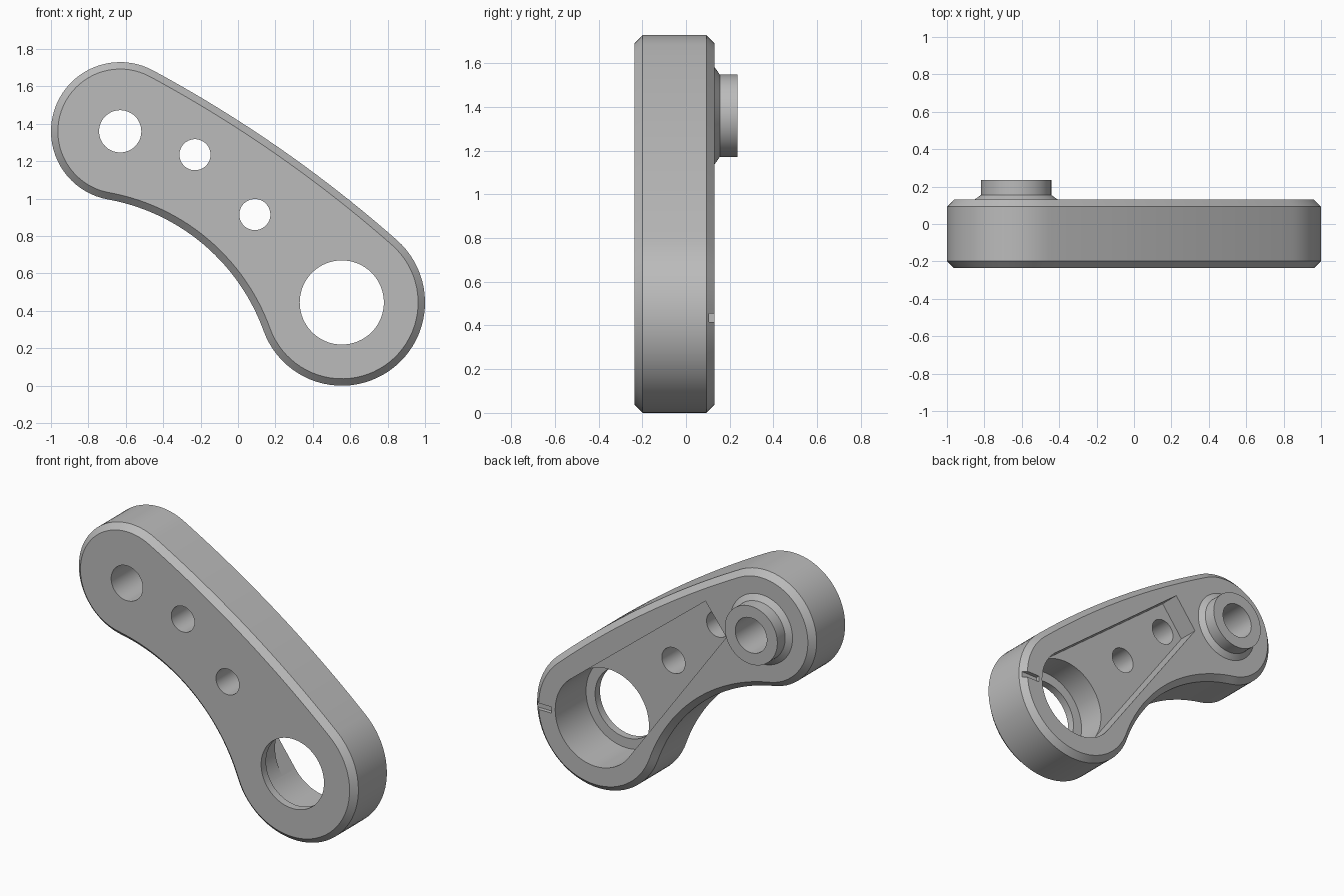
import bpy, bmesh, math
from mathutils import Vector

if "Cube" in bpy.data.objects:
    bpy.data.objects.remove(bpy.data.objects["Cube"])

A, RA = Vector((-0.63, 1.36)), 0.37      # small end centre (x, z) and radius
B, RB = Vector((0.555, 0.445)), 0.445    # large end
R_OUT, R_IN = 7.0, 1.09                  # long convex edge, concave edge
BACK, FRONT, CH = 0.13, -0.235, 0.037

grey = bpy.data.materials.new("grey")
grey.diffuse_color = (0.5, 0.5, 0.5, 1)
grey.use_nodes = True
grey.node_tree.nodes["Principled BSDF"].inputs["Base Color"].default_value = grey.diffuse_color


def centre(ra, rb):
    """Lower-left point at distance ra from A and rb from B."""
    d = B - A
    n = d.length
    a = (ra * ra - rb * rb + n * n) / (2 * n)
    h = math.sqrt(ra * ra - a * a)
    u = d / n
    return A + u * a + Vector((u.y, -u.x)) * h


def angle(p, q):
    return math.atan2(q.y - p.y, q.x - p.x)


def arc(c, r, a0, a1, n):
    return [(c.x + r * math.cos(a0 + (a1 - a0) * i / n),
             c.y + r * math.sin(a0 + (a1 - a0) * i / n)) for i in range(n)]


def circle(c, r, n=72):
    return arc(c, r, 0, 2 * math.pi, n)


def outline(o):
    """Arm outline inset by o, made of four tangent arcs."""
    C = centre(R_OUT - RA, R_OUT - RB)
    D = centre(R_IN + RA, R_IN + RB)
    t = 2 * math.pi
    ca, cb, ad, bd = angle(C, A), angle(C, B), angle(A, D) % t, angle(B, D) % t
    return (arc(A, RA - o, ca, ad, 40)
            + arc(D, R_IN + o, ad - math.pi, bd - math.pi, 28)
            + arc(B, RB - o, bd, cb + t, 44)
            + arc(C, R_OUT - o, cb, ca, 20))


def loft(name, sections):
    """Closed solid through (y, points) sections."""
    bm = bmesh.new()
    rings = [[bm.verts.new((x, y, z)) for x, z in pts] for y, pts in sections]
    for r, s in zip(rings, rings[1:]):
        for i in range(len(r)):
            j = (i + 1) % len(r)
            bm.faces.new((r[i], r[j], s[j], s[i]))
    bm.faces.new(rings[0])
    bm.faces.new(rings[-1])
    bmesh.ops.recalc_face_normals(bm, faces=bm.faces)
    me = bpy.data.meshes.new(name)
    bm.to_mesh(me)
    bm.free()
    me.materials.append(grey)
    ob = bpy.data.objects.new(name, me)
    bpy.context.collection.objects.link(ob)
    return ob


def combine(ob, other, op):
    m = ob.modifiers.new(op, 'BOOLEAN')
    m.operation, m.object, m.solver = op, other, 'EXACT'
    bpy.context.view_layer.objects.active = ob
    bpy.ops.object.modifier_apply(modifier=m.name)
    bpy.data.objects.remove(other)


def cut(pts, y0, y1):
    combine(arm, loft("cutter", [(y0, pts), (y1, pts)]), 'DIFFERENCE')


# chamfered arm
arm = loft("link_arm", [(FRONT, outline(CH)), (FRONT + CH, outline(0)),
                        (BACK - CH, outline(0)), (BACK, outline(CH))])

# raised boss with flared foot
combine(arm, loft("boss", [(0.05, circle(A, 0.26)), (0.115, circle(A, 0.245)),
                           (0.155, circle(A, 0.188)), (0.235, circle(A, 0.188))]), 'UNION')

# tapered back pocket, tangent to the large bore
RBORE = 0.29
cut([(-0.23, 1.434), (-0.38, 1.24),
     (B.x - 0.812 * RBORE, B.y - 0.583 * RBORE),
     (B.x + 0.64 * RBORE, B.y + 0.768 * RBORE)], 0.0, 0.3)

# bearing bore leaving a thin front lip, then through holes
cut(circle(B, RBORE), -0.185, 0.3)
for c, r in ((B, 0.225), (A, 0.113),
             (Vector((-0.23, 1.235)), 0.083), (Vector((0.09, 0.915)), 0.083)):
    cut(circle(c, r, 64), -0.4, 0.4)

# small index groove on the back rim
cut([(0.87, 0.415), (1.1, 0.415), (1.1, 0.455), (0.87, 0.455)], 0.105, 0.3)

bpy.ops.object.select_all(action='DESELECT')
arm.select_set(True)
bpy.context.view_layer.objects.active = arm
bpy.ops.object.shade_smooth_by_angle(angle=math.radians(25))
